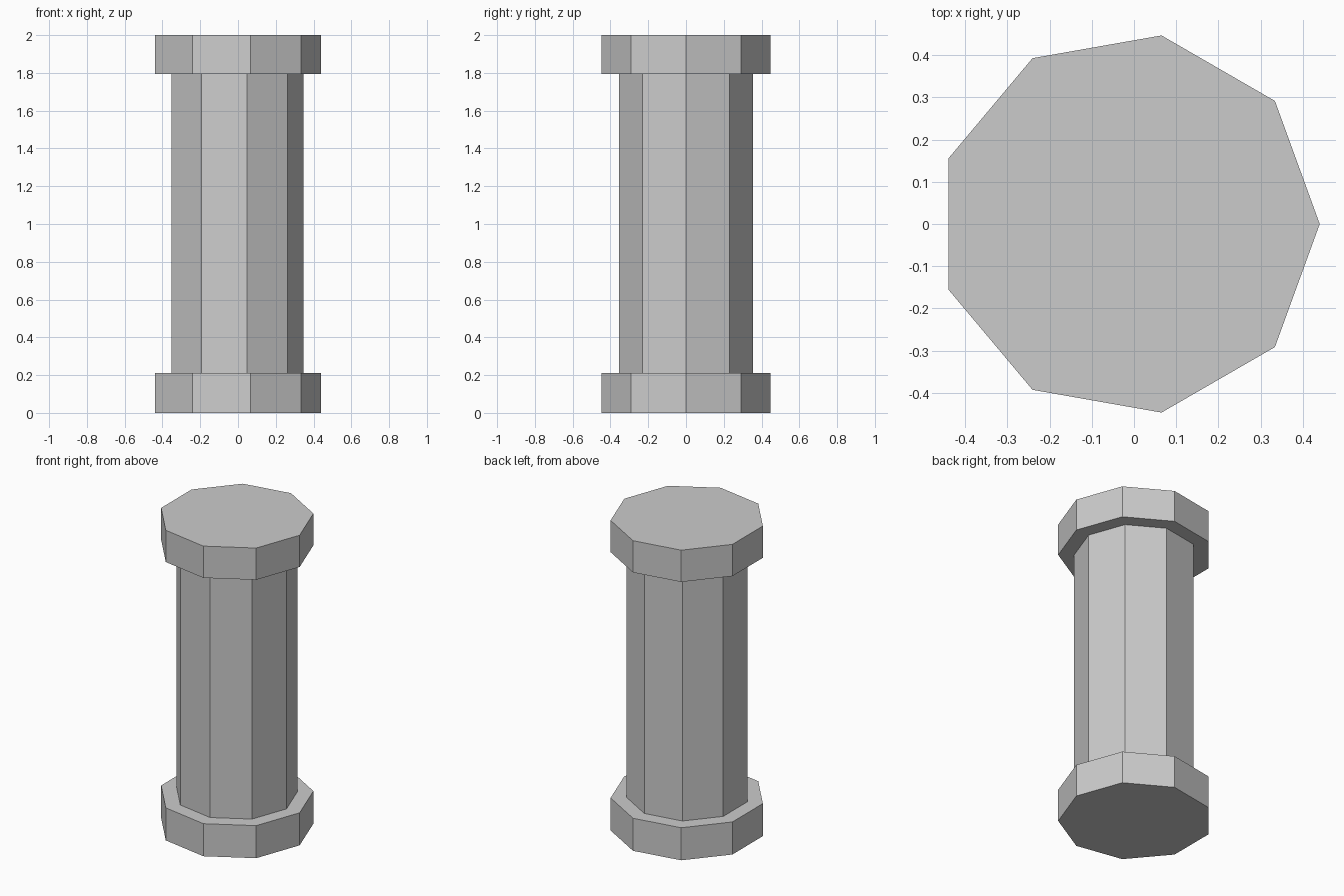
import bpy, math

if "Cube" in bpy.data.objects:
    bpy.data.objects.remove(bpy.data.objects["Cube"])

SIDES = 9
CENTRE_X = -0.0136  # an odd polygon needs a shift to centre its bounds


def prism(name, radius, z0, z1, fill='NGON'):
    bpy.ops.mesh.primitive_cylinder_add(
        vertices=SIDES, radius=radius, depth=z1 - z0, end_fill_type=fill,
        location=(CENTRE_X, 0, (z0 + z1) / 2),
        rotation=(0, 0, -math.pi / 2))  # one corner points to +x
    obj = bpy.context.object
    obj.name = name
    return obj


# Column base, shaft (open ends hidden by the blocks) and capital
prism("base", 0.4536, 0, 0.21)
prism("shaft", 0.36, 0.21, 1.795, 'NOTHING')
prism("capital", 0.4536, 1.795, 2)
